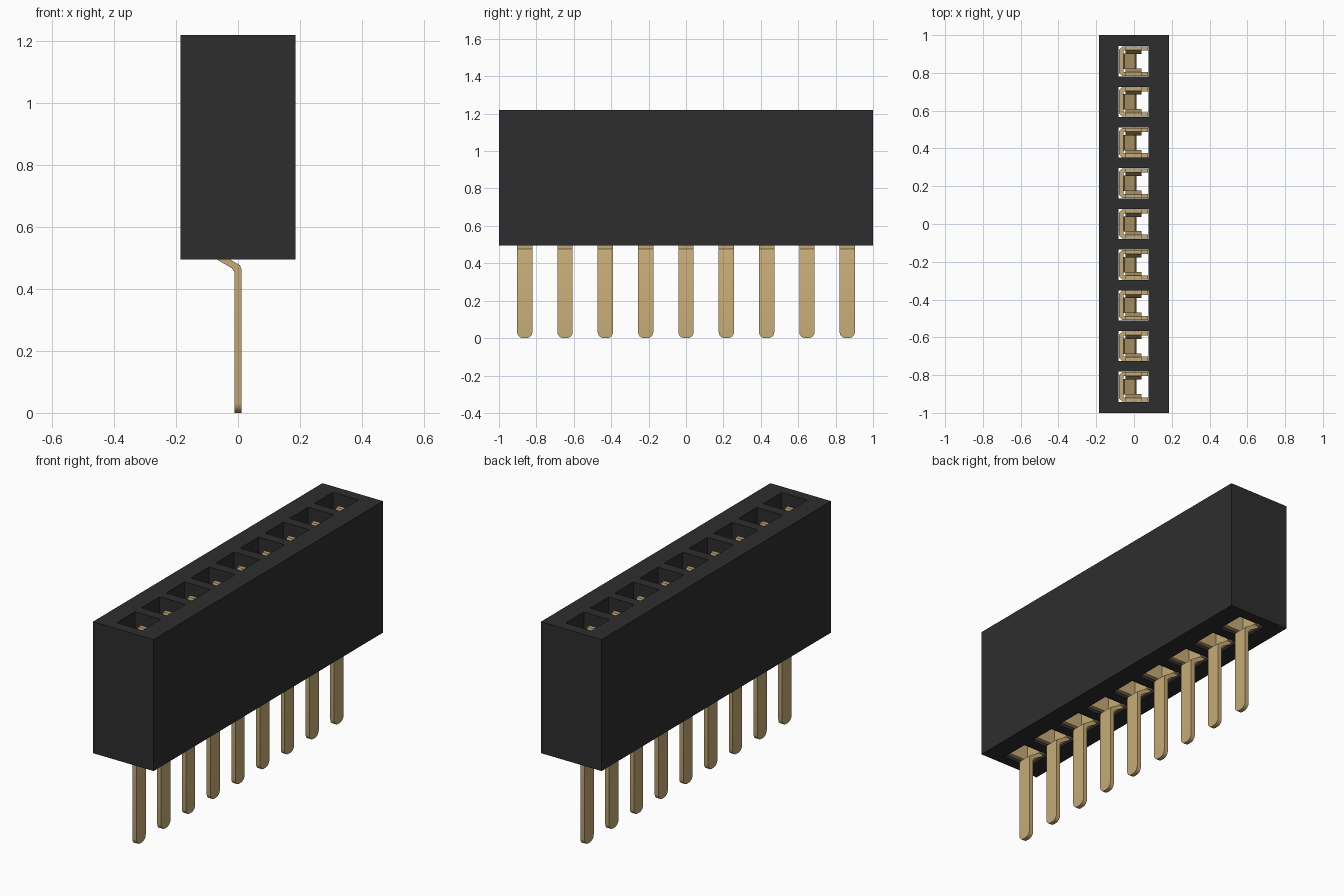
import bpy, bmesh
from mathutils import Vector

cube = bpy.data.objects.get("Cube")
if cube:
    bpy.data.objects.remove(cube, do_unlink=True)

COUNT, PITCH = 9, 0.2155
BASE, TOP = 0.495, 1.22


def material(name, rgb):
    m = bpy.data.materials.new(name)
    m.use_nodes = True
    m.diffuse_color = (*rgb, 1)
    m.node_tree.nodes["Principled BSDF"].inputs["Base Color"].default_value = (*rgb, 1)
    return m


black = material("black plastic", (0.027, 0.027, 0.027))
gold = material("gold metal", (0.56, 0.405, 0.18))


def prism(bm, points, offset):
    """Extrude a closed outline of 3D points along an offset."""
    face = bm.faces.new([bm.verts.new(p) for p in points])
    res = bmesh.ops.extrude_face_region(bm, geom=[face])
    verts = [g for g in res["geom"] if isinstance(g, bmesh.types.BMVert)]
    bmesh.ops.translate(bm, verts=verts, vec=Vector(offset))


def box(bm, lo, hi):
    outline = [(lo[0], lo[1], lo[2]), (hi[0], lo[1], lo[2]),
               (hi[0], hi[1], lo[2]), (lo[0], hi[1], lo[2])]
    prism(bm, outline, (0, 0, hi[2] - lo[2]))


def finish(bm, name, mat):
    bmesh.ops.recalc_face_normals(bm, faces=bm.faces[:])
    me = bpy.data.meshes.new(name)
    bm.to_mesh(me)
    bm.free()
    me.materials.append(mat)
    ob = bpy.data.objects.new(name, me)
    bpy.context.collection.objects.link(ob)
    return ob


rows = [(i - (COUNT - 1) / 2) * PITCH for i in range(COUNT)]

# Housing with a row of square through-holes
bm = bmesh.new()
box(bm, (-0.185, -1, BASE), (0.185, 1, TOP))
housing = finish(bm, "housing", black)
bm = bmesh.new()
for y in rows:
    box(bm, (-0.081, y - 0.08, BASE - 0.1), (0.076, y + 0.08, TOP + 0.1))
cutter = finish(bm, "hole_cutter", black)
cutter.hide_render = True
mod = housing.modifiers.new("holes", "BOOLEAN")
mod.operation, mod.solver, mod.object = "DIFFERENCE", "EXACT", cutter
bpy.context.view_layer.objects.active = housing
bpy.ops.object.modifier_apply(modifier=mod.name)
bpy.data.objects.remove(cutter, do_unlink=True)

# Pin: bent side profile across its width, with a rounded tip
bm = bmesh.new()
profile = [(-0.078, 0.53), (-0.076, 0.505), (-0.066, 0.494), (-0.02, 0.467),
           (-0.012, 0.455), (-0.012, 0), (0.012, 0), (0.012, 0.462),
           (0.006, 0.477), (-0.02, 0.492), (-0.05, 0.511), (-0.055, 0.53)]
prism(bm, [(x, -0.041, z) for x, z in profile], (0, 0.082, 0))
tip = [e for e in bm.edges if all(v.co.z < 1e-4 for v in e.verts)
       and abs(e.verts[0].co.y - e.verts[1].co.y) < 1e-4]
bmesh.ops.bevel(bm, geom=tip, offset=0.032, segments=4, profile=0.5, affect="EDGES")
pin = finish(bm, "pin_1", gold)

# Contact: folded U-shaped cage with two spring fingers pinching inward
bm = bmesh.new()
half = [(0.075, 0.056), (0.075, 0.078), (-0.062, 0.078), (-0.079, 0.061)]
outer = half + [(x, -y) for x, y in reversed(half)]
inner = [(-0.055, -0.056), (-0.055, 0.056)]
prism(bm, [(x, y, 0.51) for x, y in outer + inner], (0, 0, 0.26))
finger = [(0.056, 0.76), (0.078, 0.76), (0.062, 1.06), (0.078, 1.155),
          (0.058, 1.155), (0.038, 1.06)]
for s in (-1, 1):
    prism(bm, [(-0.045, s * y, z) for y, z in finger], (0.085, 0, 0))
contact = finish(bm, "contact_1", gold)

# Repeat pins and contacts along the row
for source, stem in ((pin, "pin"), (contact, "contact")):
    for i, y in enumerate(rows):
        ob = source if i == 0 else source.copy()
        ob.name = f"{stem}_{i + 1}"
        ob.location.y = y
        if i:
            bpy.context.collection.objects.link(ob)

# Soften the rounded pin tips and bends
bpy.ops.object.select_all(action="DESELECT")
pin.select_set(True)
bpy.context.view_layer.objects.active = pin
bpy.ops.object.shade_smooth_by_angle(angle=0.6)
